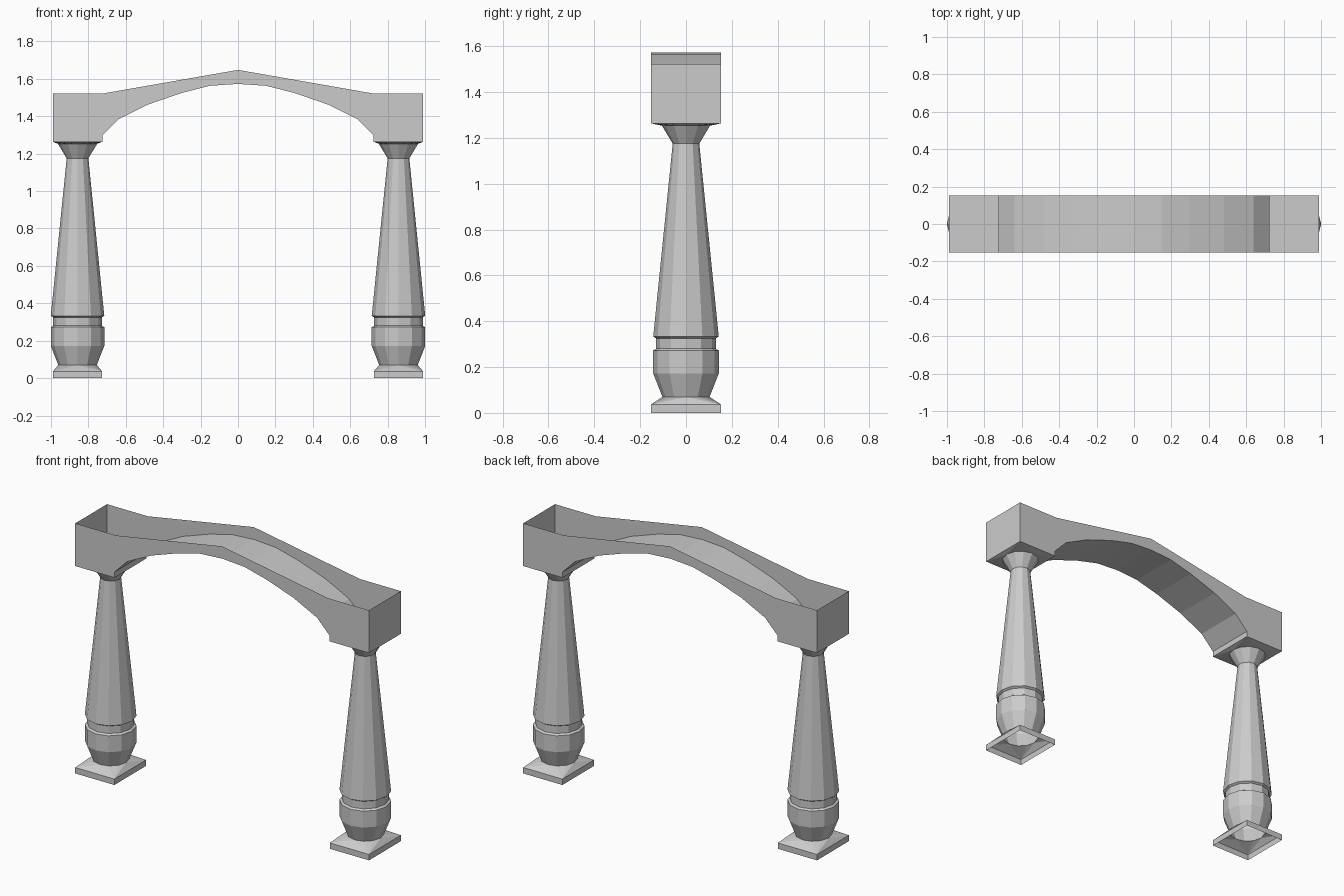
import bpy, bmesh
from math import cos, sin, tau

if "Cube" in bpy.data.objects:
    bpy.data.objects.remove(bpy.data.objects["Cube"])

SIDES = 12
HALF_X, HALF_Y = 0.132, 0.153      # half size of plinths and end blocks
COLUMN_X = 0.858
Z_BLOCK = 1.263


def finish(bm, name, recalc=True):
    if recalc:
        bmesh.ops.recalc_face_normals(bm, faces=bm.faces)
    mesh = bpy.data.meshes.new(name)
    bm.to_mesh(mesh)
    bm.free()
    obj = bpy.data.objects.new(name, mesh)
    bpy.context.collection.objects.link(obj)
    return obj


def round_ring(bm, cx, r, z):
    return [bm.verts.new((cx + r * cos(tau * i / SIDES), r * sin(tau * i / SIDES), z))
            for i in range(SIDES)]


def rect_ring(bm, cx, z):
    return [bm.verts.new((cx + sx * HALF_X, sy * HALF_Y, z))
            for sx, sy in ((1, 1), (-1, 1), (-1, -1), (1, -1))]


def bridge(bm, a, b):
    n = len(a)
    for i in range(n):
        j = (i + 1) % n
        bm.faces.new((a[i], a[j], b[j], b[i]))


def rect_to_round(bm, rect, ring):
    # fan each corner onto its quarter of the ring, then fill the sides
    q = SIDES // 4
    for c in range(4):
        for k in range(q):
            bm.faces.new((rect[c], ring[c * q + k], ring[(c * q + k + 1) % SIDES]))
        bm.faces.new((rect[c], ring[(c + 1) * q % SIDES], rect[(c + 1) % 4]))


# turned column profile: (radius, z)
PROFILE = [(0.103, 0.07), (0.143, 0.172), (0.143, 0.272), (0.13, 0.28), (0.13, 0.325),
           (0.143, 0.333), (0.058, 1.175), (0.105, 1.253)]

for side, cx in (("left", -COLUMN_X), ("right", COLUMN_X)):
    # column shaft
    bm = bmesh.new()
    rings = [round_ring(bm, cx, r, z) for r, z in PROFILE]
    for a, b in zip(rings, rings[1:]):
        bridge(bm, a, b)
    finish(bm, side + "_column")

    # hollow plinth, open underneath
    bm = bmesh.new()
    low, high = rect_ring(bm, cx, 0), rect_ring(bm, cx, 0.036)
    bridge(bm, low, high)
    rect_to_round(bm, high, round_ring(bm, cx, *PROFILE[0]))
    finish(bm, side + "_plinth")

    # capital flaring out to the block above
    bm = bmesh.new()
    rect_to_round(bm, rect_ring(bm, cx, Z_BLOCK), round_ring(bm, cx, *PROFILE[-1]))
    finish(bm, side + "_capital")

# arched beam: thin trough, open on top
UNDER = [(0.0, 1.573), (0.15, 1.563), (0.30, 1.525), (0.48, 1.463), (0.64, 1.384),
         (0.725, 1.297), (0.725, Z_BLOCK), (0.99, Z_BLOCK), (0.99, 1.523)]
TOP = [(0.715, 1.523), (0.0, 1.648)]
path = [(-x, z) for x, z in reversed(UNDER[1:])] + UNDER
cap = [TOP[0], TOP[1], (-TOP[0][0], TOP[0][1])]

bm = bmesh.new()
walls = []
for y in (-HALF_Y, HALF_Y):
    lower = [bm.verts.new((x, y, z)) for x, z in path]
    upper = [bm.verts.new((x, y, z)) for x, z in cap]
    bm.faces.new(lower + upper)
    walls.append(lower)
for i in range(len(path) - 1):
    bm.faces.new((walls[0][i], walls[0][i + 1], walls[1][i + 1], walls[1][i]))
finish(bm, "arch_beam")
